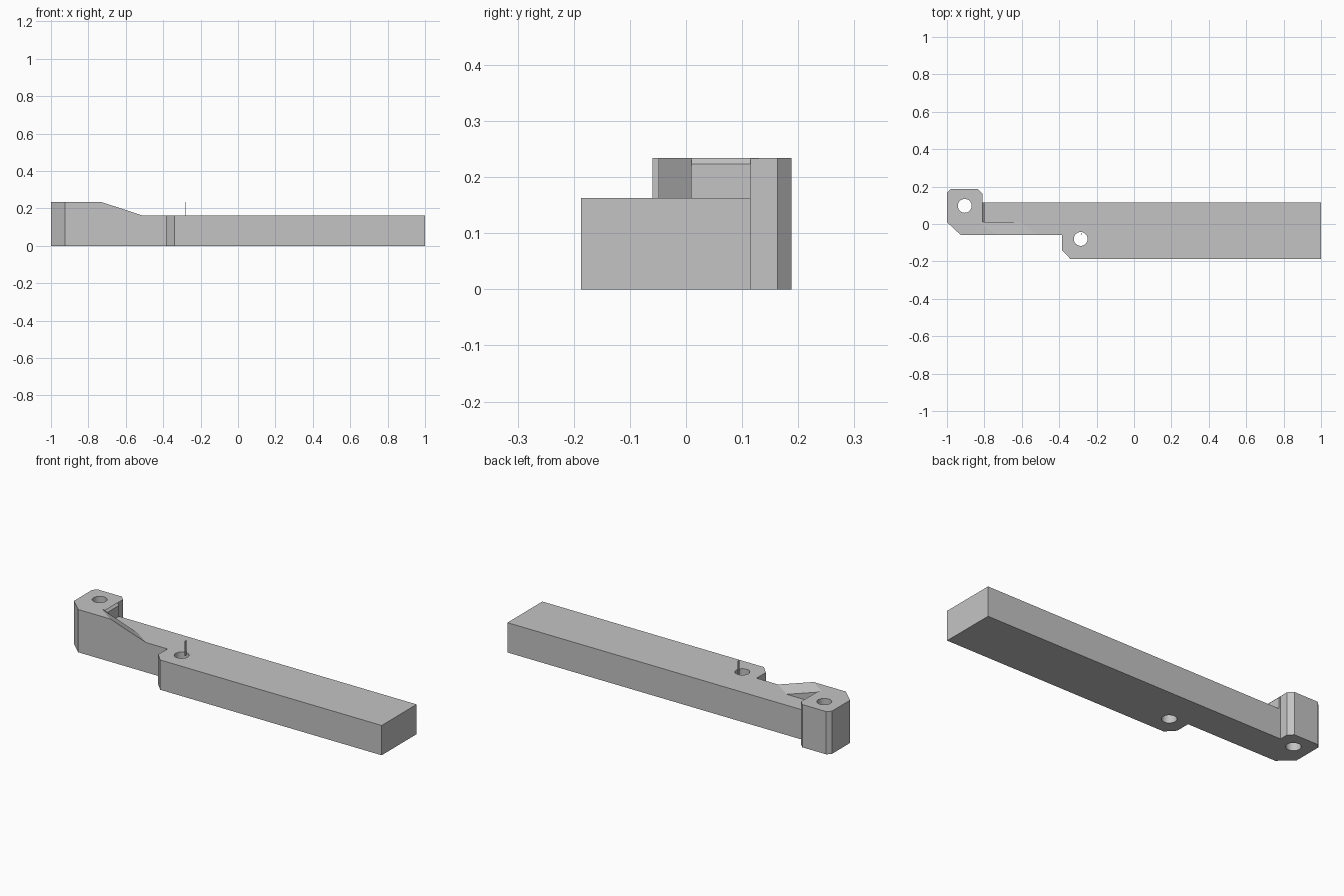
import bpy, bmesh

if "Cube" in bpy.data.objects:
    bpy.data.objects.remove(bpy.data.objects["Cube"])

TOP, DECK = 0.234, 0.163     # raised end height, bar height
HOLES = [(-0.905, 0.097), (-0.285, -0.08)]

grey = bpy.data.materials.new("plain_grey")
grey.use_nodes = True
grey.diffuse_color = (0.55, 0.55, 0.55, 1)
grey.node_tree.nodes["Principled BSDF"].inputs["Base Color"].default_value = (0.55, 0.55, 0.55, 1)


def add_solid(name, start, end):
    """Solid lofted between two matching point loops."""
    bm = bmesh.new()
    a = [bm.verts.new(p) for p in start]
    b = [bm.verts.new(p) for p in end]
    bm.faces.new(a)
    bm.faces.new(b)
    for i in range(len(a)):
        j = (i + 1) % len(a)
        bm.faces.new((a[i], a[j], b[j], b[i]))
    bmesh.ops.recalc_face_normals(bm, faces=bm.faces)
    mesh = bpy.data.meshes.new(name)
    bm.to_mesh(mesh)
    bm.free()
    obj = bpy.data.objects.new(name, mesh)
    bpy.context.collection.objects.link(obj)
    mesh.materials.append(grey)
    return obj


def side_prism(name, profile, y0, y1, shear=0):
    """Prism from an x-z profile run along y, optionally slanted in x."""
    return add_solid(name, [(x, y0, z) for x, z in profile],
                     [(x + shear * (y1 - y0), y1, z) for x, z in profile])


def cut(target, cutter):
    mod = target.modifiers.new(cutter.name, "BOOLEAN")
    mod.operation = "DIFFERENCE"
    mod.solver = "EXACT"
    mod.object = cutter
    bpy.context.view_layer.objects.active = target
    bpy.ops.object.modifier_apply(modifier=mod.name)
    bpy.data.objects.remove(cutter)


# Whole footprint at full height
outline = [(-1, 0.01), (-0.925, -0.06), (-0.385, -0.06), (-0.385, -0.14),
           (-0.34, -0.187), (1, -0.187), (1, 0.115), (-0.81, 0.115),
           (-0.81, 0.163), (-0.835, 0.188), (-0.98, 0.188), (-1, 0.168)]
arm = add_solid("lever_arm", [(x, y, 0) for x, y in outline],
                [(x, y, TOP) for x, y in outline])

# Lower the long bar, leaving the end block with a chamfered inner edge
cut(arm, side_prism("bar_relief", [(-0.80, DECK), (-0.80, 0.223), (-0.82, 0.243),
                                   (-0.82, 0.3), (1.1, 0.3), (1.1, DECK)], 0.01, 0.13))
cut(arm, side_prism("front_relief", [(-0.45, DECK), (-0.45, 0.3),
                                     (1.1, 0.3), (1.1, DECK)], -0.3, 0.01))

# Slanted ramp on the narrow web between block and bar
slope = (TOP - DECK) / 0.215
cut(arm, side_prism("ramp_relief", [(-0.515, DECK), (-0.515 - (0.3 - DECK) / slope, 0.3),
                                    (0, 0.3), (0, DECK)], -0.06, 0.01, -1.43))

# Pivot holes
for x, y in HOLES:
    bpy.ops.mesh.primitive_cylinder_add(vertices=32, radius=0.037, depth=1, location=(x, y, 0))
    cut(arm, bpy.context.object)

# Thin upright fin beside the second hole
side_prism("fin", [(-0.281, DECK - 0.01), (-0.279, DECK - 0.01),
                   (-0.279, TOP), (-0.281, TOP)], -0.06, -0.048)

# Smooth hole walls, sharp edges elsewhere
bpy.ops.object.select_all(action="DESELECT")
arm.select_set(True)
bpy.context.view_layer.objects.active = arm
bpy.ops.object.shade_smooth_by_angle(angle=0.35)
